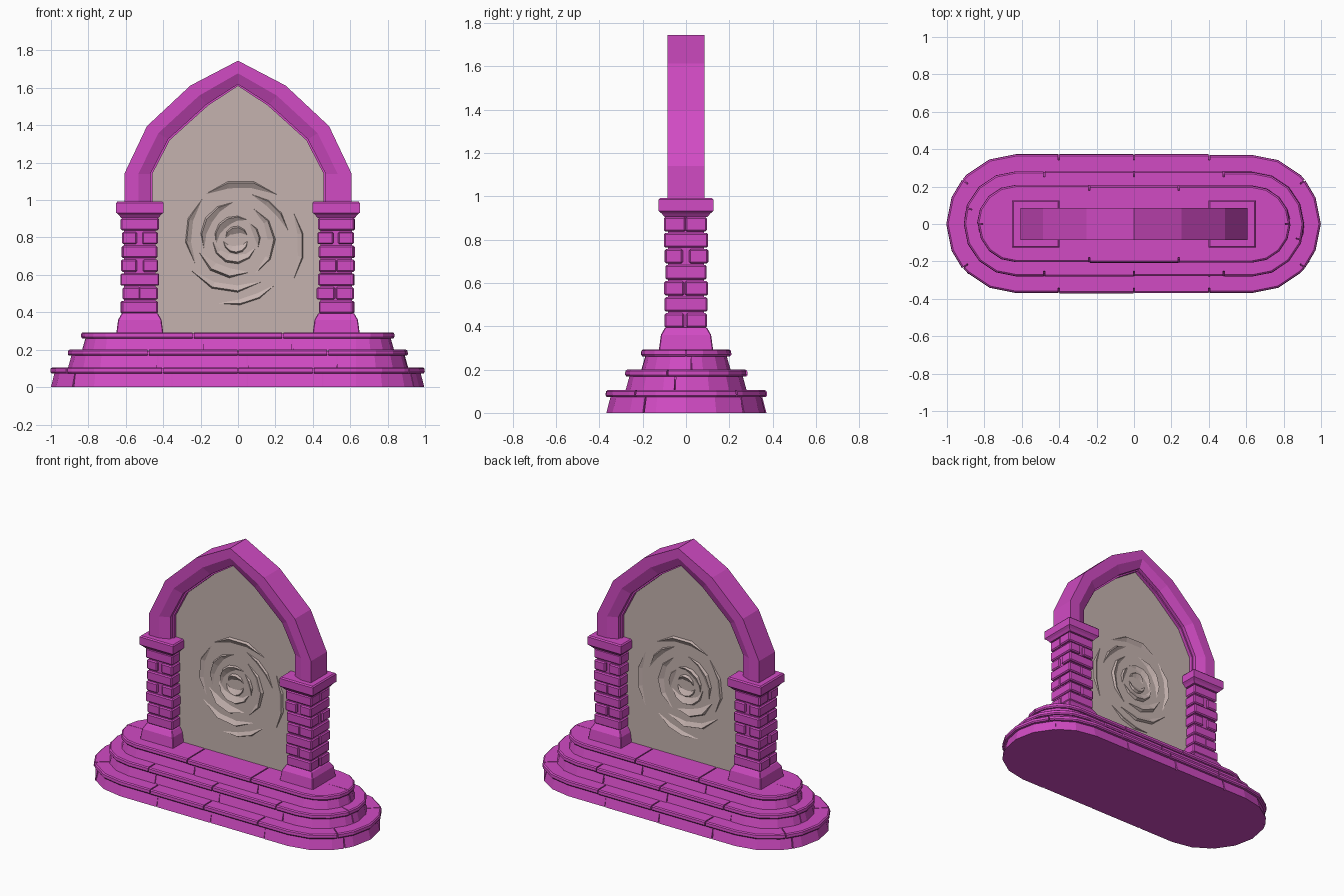
import bpy, bmesh, math, random
from mathutils import Vector

random.seed(4)
old = bpy.data.objects.get("Cube")
if old:
    bpy.data.objects.remove(old)


def material(name, rgb):
    m = bpy.data.materials.new(name)
    m.use_nodes = True
    m.diffuse_color = (*rgb, 1)
    m.node_tree.nodes["Principled BSDF"].inputs["Base Color"].default_value = (*rgb, 1)
    return m


STONE = material("magenta stone", (0.64, 0.07, 0.55))
VEIL = material("pale veil", (0.56, 0.45, 0.43))


def finish(name, bm, mat, bevel=0):
    bmesh.ops.recalc_face_normals(bm, faces=bm.faces)
    mesh = bpy.data.meshes.new(name)
    bm.to_mesh(mesh)
    bm.free()
    mesh.materials.append(mat)
    ob = bpy.data.objects.new(name, mesh)
    bpy.context.collection.objects.link(ob)
    if bevel:
        mod = ob.modifiers.new("worn edges", 'BEVEL')
        mod.width, mod.segments, mod.limit_method = bevel, 1, 'ANGLE'
    return ob


def sweep(bm, rings, closed=False):
    """Skin equal cross-sections into a solid."""
    vs = [[bm.verts.new(p) for p in r] for r in rings]
    n, m = len(vs), len(vs[0])
    for i in range(n if closed else n - 1):
        a, b = vs[i], vs[(i + 1) % n]
        for j in range(m):
            k = (j + 1) % m
            bm.faces.new((a[j], a[k], b[k], b[j]))
    if not closed:
        bm.faces.new(vs[0])
        bm.faces.new(vs[-1])


# Stadium outline: 0-1 front edge, 1-2 right end, 2-3 back edge, 3-4 left end
END = 0.63


def station(u, r, z):
    u %= 4
    side, t = int(u), u % 1
    if side % 2 == 0:
        s = 1 if side == 0 else -1
        return Vector((s * END * (2 * t - 1), -s * r, z))
    a = math.pi * (t - 0.5 if side == 1 else t + 0.5)
    return Vector(((END if side == 1 else -END) + r * math.cos(a), r * math.sin(a), z))


CORNERS = [s + k / 8 for s in (1, 3, 5, 7) for k in range(9)]


def step_blocks(name, seams, section):
    """Ring of stones following the outline, split at the seams."""
    bm = bmesh.new()
    seams = seams + [s + 2 for s in seams]
    for a, b in zip(seams, seams[1:] + [seams[0] + 4]):
        a, b = a + 0.003, b - 0.003
        us = [a] + [c for c in CORNERS if a + 0.01 < c < b - 0.01] + [b]
        grow = random.uniform(-0.004, 0.003)
        sweep(bm, [[station(u, r + grow, z) for r, z in section] for u in us])
    return finish(name, bm, STONE)


def step_core(name, r0, r1, z0, z1):
    bm = bmesh.new()
    us = [s + k / 8 for s in (1, 3) for k in range(9)]
    sweep(bm, [[station(u, r, z) for u in us] for r, z in ((r0, z0), (r1, z1))])
    return finish(name, bm, STONE)


# Three steps: wall stones with an overhanging tread on each
steps = [("bottom", 0.372, 0.0, 0.105, 0.13, [0.18, 0.5, 0.82, 1.28, 1.72]),
         ("middle", 0.282, 0.10, 0.20, 0.13, [0.12, 0.5, 0.88, 1.4]),
         ("top", 0.208, 0.195, 0.293, 0.198, [0.31, 0.69, 1.5])]
for name, r, z0, z1, depth, seams in steps:
    lip = z1 - 0.032
    inner = r - depth
    step_core(name + "_step_core", r - 0.012, r - 0.03, z0, z1 - 0.006)
    step_blocks(name + "_step_wall", [s + 0.04 for s in seams],
                [(inner, z0), (r - 0.003, z0), (r - 0.022, lip), (inner, lip)])
    step_blocks(name + "_step_tread", seams,
                [(inner, lip), (r - 0.006, lip), (r, lip + 0.008),
                 (r - 0.002, z1 - 0.006), (r - 0.01, z1), (inner, z1)])


def square_rings(cx, levels):
    return [[(cx + sx * h, sy * h, z) for sx, sy in ((-1, -1), (1, -1), (1, 1), (-1, 1))]
            for h, z in levels]


def add_box(bm, lo, hi):
    sweep(bm, [[(lo[0], lo[1], z), (hi[0], lo[1], z), (hi[0], hi[1], z), (lo[0], hi[1], z)]
               for z in (lo[2], hi[2])])


# Brick pillars
ROWS, Z0, ROW_H = 7, 0.39, 0.074
for side, sx in (("left", 1), ("right", -1)):
    cx = sx * 0.525
    bm = bmesh.new()
    sweep(bm, square_rings(cx, [(0.126, 0.285), (0.116, 0.36), (0.096, 0.395)]))
    finish(side + "_pillar_base", bm, STONE, 0.004)

    bm = bmesh.new()
    sweep(bm, square_rings(cx, [(0.084, 0.38), (0.084, 0.93)]))
    finish(side + "_pillar_core", bm, STONE)

    bm = bmesh.new()
    for k in range(ROWS):
        z = Z0 + k * ROW_H
        for s in (-1, 1):
            w = 0.098 + random.uniform(-0.006, 0.006)
            d = 0.098 + random.uniform(-0.005, 0.005)
            cut = random.uniform(-0.012, 0.012) + s * 0.004
            lo, hi = [-w, -d], [w, d]
            axis = (k + 1) % 2
            (lo if s > 0 else hi)[axis] = cut
            add_box(bm, (cx + lo[0], lo[1], z + 0.004), (cx + hi[0], hi[1], z + ROW_H - 0.004))
    finish(side + "_pillar_bricks", bm, STONE, 0.007)

    bm = bmesh.new()
    sweep(bm, square_rings(cx, [(0.1, 0.905), (0.112, 0.92), (0.126, 0.932),
                                (0.126, 0.985), (0.119, 0.993)]))
    finish(side + "_pillar_cap", bm, STONE)

# Pointed arch with a moulded inner edge
outer = [(0.608, 0.985), (0.608, 1.14), (0.487, 1.395), (0.255, 1.612), (0, 1.745)]
inner = [(0.458, 0.985), (0.458, 1.14), (0.365, 1.32), (0.16, 1.505), (0, 1.61)]


def mirrored(pts):
    return pts + [(-x, z) for x, z in pts[-2::-1]]


half = [(0, 0.085), (0.5, 0.085), (0.93, 0.058), (0.93, 0.035), (1, 0.035)]
section = [(t, -y) for t, y in half] + half[::-1]
bm = bmesh.new()
sweep(bm, [[(ox + (ix - ox) * t, y, oz + (iz - oz) * t) for t, y in section]
           for (ox, oz), (ix, iz) in zip(mirrored(outer), mirrored(inner))])
finish("arch", bm, STONE)

# Veil filling the opening
edge = mirrored([(0.47, 0.285)] + [(x + 0.012, z + 0.012) for x, z in inner[1:-1]] + [(0, 1.625)])
bm = bmesh.new()
sweep(bm, [[(x, y, z) for x, z in edge] for y in (-0.012, 0.012)])
finish("veil", bm, VEIL)

# Swirl of tapering ridges on both faces of the veil: radius, start, sweep, width
ridges = [(0.06, 20, 150, 0.03), (0.065, 190, 160, 0.03), (0.115, 60, 130, 0.03),
          (0.12, 185, 150, 0.035), (0.12, -20, 70, 0.025), (0.19, 95, 100, 0.03),
          (0.2, 200, 90, 0.04), (0.2, -60, 120, 0.03), (0.27, 130, 80, 0.025),
          (0.28, 215, 85, 0.03), (0.27, 10, 60, 0.025), (0.31, 48, 75, 0.03),
          (0.34, 255, 55, 0.025), (0.36, -35, 60, 0.025)]
for name, face in (("front_swirl", -1), ("back_swirl", 1)):
    bm = bmesh.new()
    for r, start, span, width in ridges:
        n = max(3, round(span / 28))
        rings = []
        for i in range(n + 1):
            t = i / n
            a = math.radians(start + span * t)
            w = width * (0.12 + math.sin(math.pi * t))
            rr = r * (1.04 - 0.1 * t)
            crest = 0.012 + 0.55 * w
            rings.append([(-0.01 + q * math.cos(a), face * y, 0.79 + q * math.sin(a))
                          for q, y in ((rr - w, 0.01), (rr + 0.1 * w, crest), (rr + 0.4 * w, 0.01))])
        sweep(bm, rings)
    finish(name, bm, VEIL)
